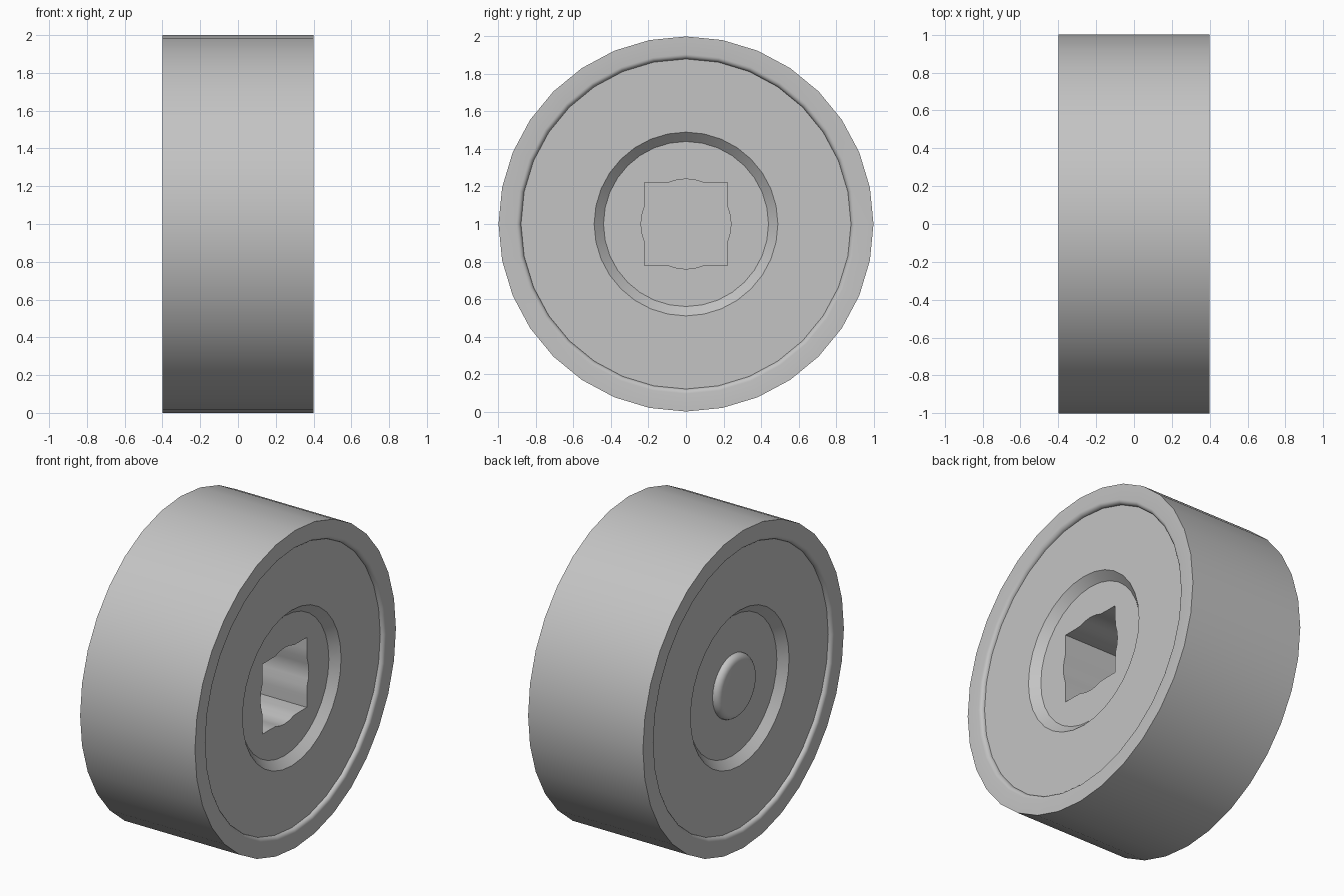
import bpy, bmesh, math

if "Cube" in bpy.data.objects:
    bpy.data.objects.remove(bpy.data.objects["Cube"], do_unlink=True)

SIDES = 32
HALF, FACE, HUB = 0.4, 0.375, 0.325   # x of tyre side, disc face, hub recess floor
SEAT = 0.88                           # radius where tyre meets disc

grey = bpy.data.materials.new("light_grey")
grey.use_nodes = True
colour = (0.55, 0.55, 0.55, 1)
grey.diffuse_color = colour
grey.node_tree.nodes["Principled BSDF"].inputs["Base Color"].default_value = colour


def round_edge(x, r, size, steps=5):
    """Quarter round from (x, r) out to (x + size, r - size)."""
    angles = [math.pi / 2 * i / steps for i in range(steps + 1)]
    return [(x + size * math.sin(a), r - size * (1 - math.cos(a))) for a in angles]


def socket(a):
    """Radius of a round hole merged with a square one."""
    return max(0.24, 0.22 / max(abs(math.cos(a)), abs(math.sin(a))))


def lathe(name, profile, capped):
    """Turn (x, radius) points about the x axis; radius may depend on angle."""
    bm = bmesh.new()
    rings = []
    for x, r in profile:
        ring = []
        for i in range(SIDES):
            a = 2 * math.pi * i / SIDES
            radius = r(a) if callable(r) else r
            ring.append(bm.verts.new((x, radius * math.cos(a), 1 + radius * math.sin(a))))
        rings.append(ring)
    for p, q in zip(rings, rings[1:]):
        for i in range(SIDES):
            j = (i + 1) % SIDES
            bm.faces.new((p[i], p[j], q[j], q[i]))
    if capped:
        bm.faces.new(rings[0][::-1])
        bm.faces.new(rings[-1])
    mesh = bpy.data.meshes.new(name)
    bm.to_mesh(mesh)
    bm.free()
    mesh.materials.append(grey)
    obj = bpy.data.objects.new(name, mesh)
    bpy.context.collection.objects.link(obj)
    bpy.ops.object.select_all(action='DESELECT')
    obj.select_set(True)
    bpy.context.view_layer.objects.active = obj
    bpy.ops.object.shade_smooth_by_angle(angle=math.radians(30))
    return obj


# Tyre: wide tread with a rounded inner lip on both sides
size = HALF - FACE
lip = [(HALF - size * (1 - math.cos(t)), SEAT + size * (1 - math.sin(t)))
       for t in [math.pi / 2 * i / 5 for i in range(6)]]
lathe("tyre", [(-x, r) for x, r in reversed(lip)] + lip, False).name = "tyre_lip"
bpy.data.objects.remove(bpy.data.objects["tyre_lip"], do_unlink=True)
tread = [(HALF, 1.0)] + lip
lathe("tyre", [(-x, r) for x, r in reversed(tread)] + tread, False)

# Wheel disc: low stud on the right side, stepped recesses, socket on the left side
stud = [(-x, r) for x, r in reversed(round_edge(HUB, 0.2, 0.04))]
lathe("wheel_disc", stud + [
    (-HUB, 0.44), (-FACE, 0.49), (-FACE, SEAT),
    (FACE, SEAT), (FACE, 0.49), (HUB, 0.44),
    (HUB, socket), (-0.18, socket),
], True)
